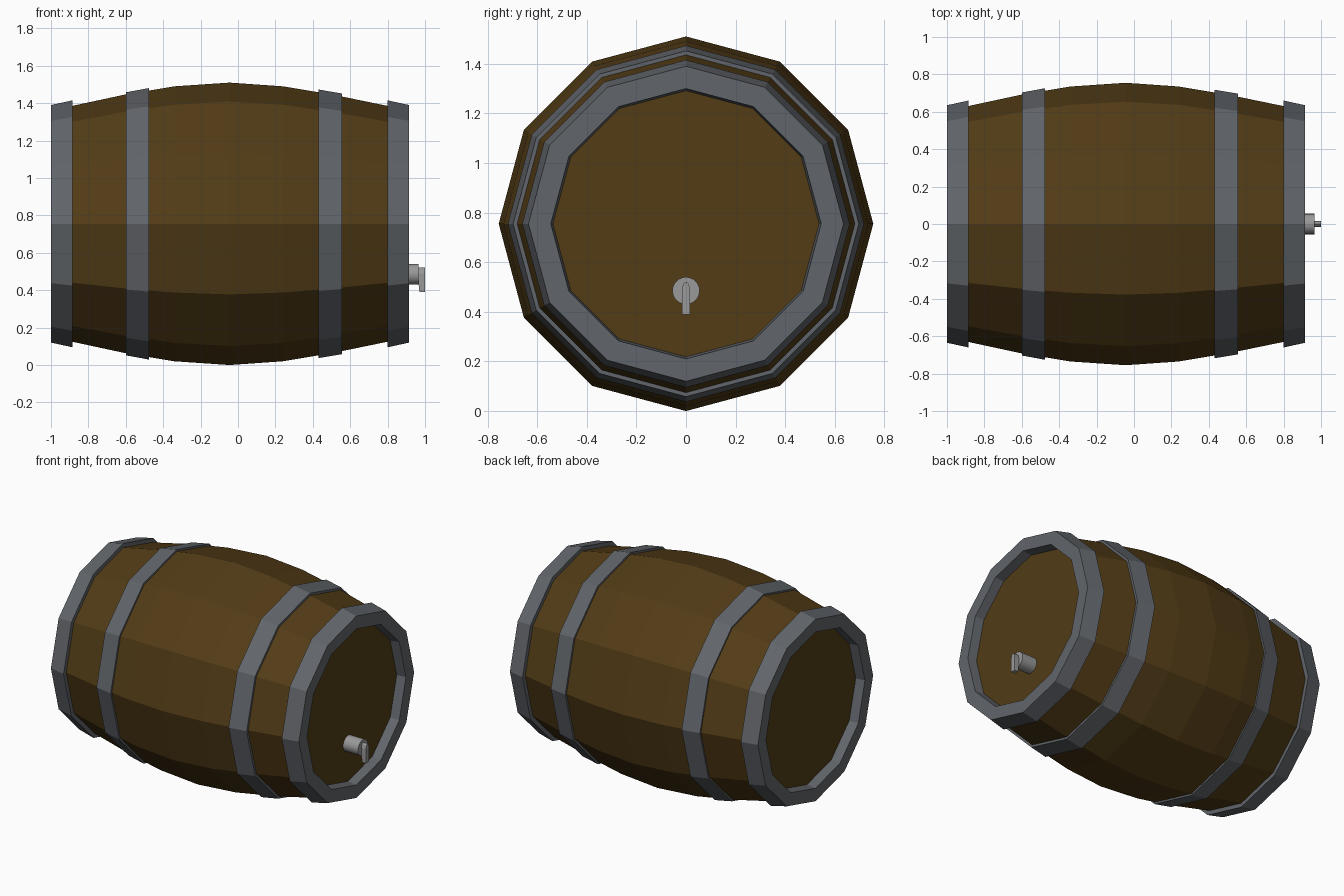
import bpy, bmesh, math

if "Cube" in bpy.data.objects:
    bpy.data.objects.remove(bpy.data.objects["Cube"])

CZ = 0.755   # height of the barrel axis


def material(name, color):
    m = bpy.data.materials.new(name)
    m.diffuse_color = (*color, 1)
    m.use_nodes = True
    m.node_tree.nodes["Principled BSDF"].inputs["Base Color"].default_value = m.diffuse_color
    return m


wood = material("wood", (0.085, 0.045, 0.008))
iron = material("iron", (0.12, 0.13, 0.145))
steel = material("steel", (0.32, 0.32, 0.32))


def finish(name, bm, mat):
    bmesh.ops.recalc_face_normals(bm, faces=bm.faces)
    mesh = bpy.data.meshes.new(name)
    bm.to_mesh(mesh)
    bm.free()
    mesh.materials.append(mat)
    ob = bpy.data.objects.new(name, mesh)
    bpy.context.collection.objects.link(ob)
    return ob


def lathe(name, profile, mat, sides=12, z=CZ, closed=False):
    """Spin (x, radius) points around a horizontal x axis; open profiles get end caps."""
    bm = bmesh.new()
    rings = []
    for x, r in profile:
        angles = [2 * math.pi * i / sides for i in range(sides)]
        rings.append([bm.verts.new((x, r * math.cos(a), z + r * math.sin(a))) for a in angles])
    pairs = list(zip(rings, rings[1:]))
    if closed:
        pairs.append((rings[-1], rings[0]))
    else:
        bm.faces.new(rings[0])
        bm.faces.new(rings[-1])
    for a, b in pairs:
        for i in range(sides):
            j = (i + 1) % sides
            bm.faces.new((a[i], a[j], b[j], b[i]))
    return finish(name, bm, mat)


# Bulging wooden body with recessed flat heads
lathe("barrel_body", [(-0.935, 0.53), (-0.935, 0.62), (-0.6, 0.692), (-0.34, 0.735),
                      (-0.045, 0.755), (0.24, 0.735), (0.51, 0.69), (0.85, 0.62),
                      (0.85, 0.53)], wood)

# End hoops wrap over the rims, middle hoops sit on the staves
hoops = {
    "end_hoop_left": [(-1.0, 0.545), (-1.0, 0.635), (-0.885, 0.66), (-0.885, 0.53)],
    "middle_hoop_left": [(-0.6, 0.67), (-0.6, 0.703), (-0.475, 0.726), (-0.475, 0.69)],
    "middle_hoop_right": [(0.43, 0.69), (0.43, 0.718), (0.555, 0.697), (0.555, 0.66)],
    "end_hoop_right": [(0.8, 0.53), (0.8, 0.66), (0.915, 0.635), (0.915, 0.545)],
}
for name, profile in hoops.items():
    lathe(name, profile, iron, closed=True)

# Tap barrel
tap = lathe("tap", [(0.84, 0.055), (0.965, 0.055)], steel, sides=24, z=0.485)
bpy.context.view_layer.objects.active = tap
tap.select_set(True)
bpy.ops.object.shade_smooth_by_angle(angle=math.radians(35))

# Tap spout: narrow arched plate hanging down in front
bm = bmesh.new()
outline = [(-0.017, 0.39), (0.017, 0.39), (0.017, 0.49), (0.011, 0.512),
           (0, 0.522), (-0.011, 0.512), (-0.017, 0.49)]
face = bm.faces.new([bm.verts.new((0.96, y, z)) for y, z in outline])
ext = bmesh.ops.extrude_face_region(bm, geom=[face])
for v in ext["geom"]:
    if isinstance(v, bmesh.types.BMVert):
        v.co.x = 1.0
# the lower back edge stands slightly clear of the tap
for v in bm.verts:
    if v.co.z < 0.4 and v.co.x < 0.98:
        v.co.x = 0.97
finish("tap_spout", bm, steel)
